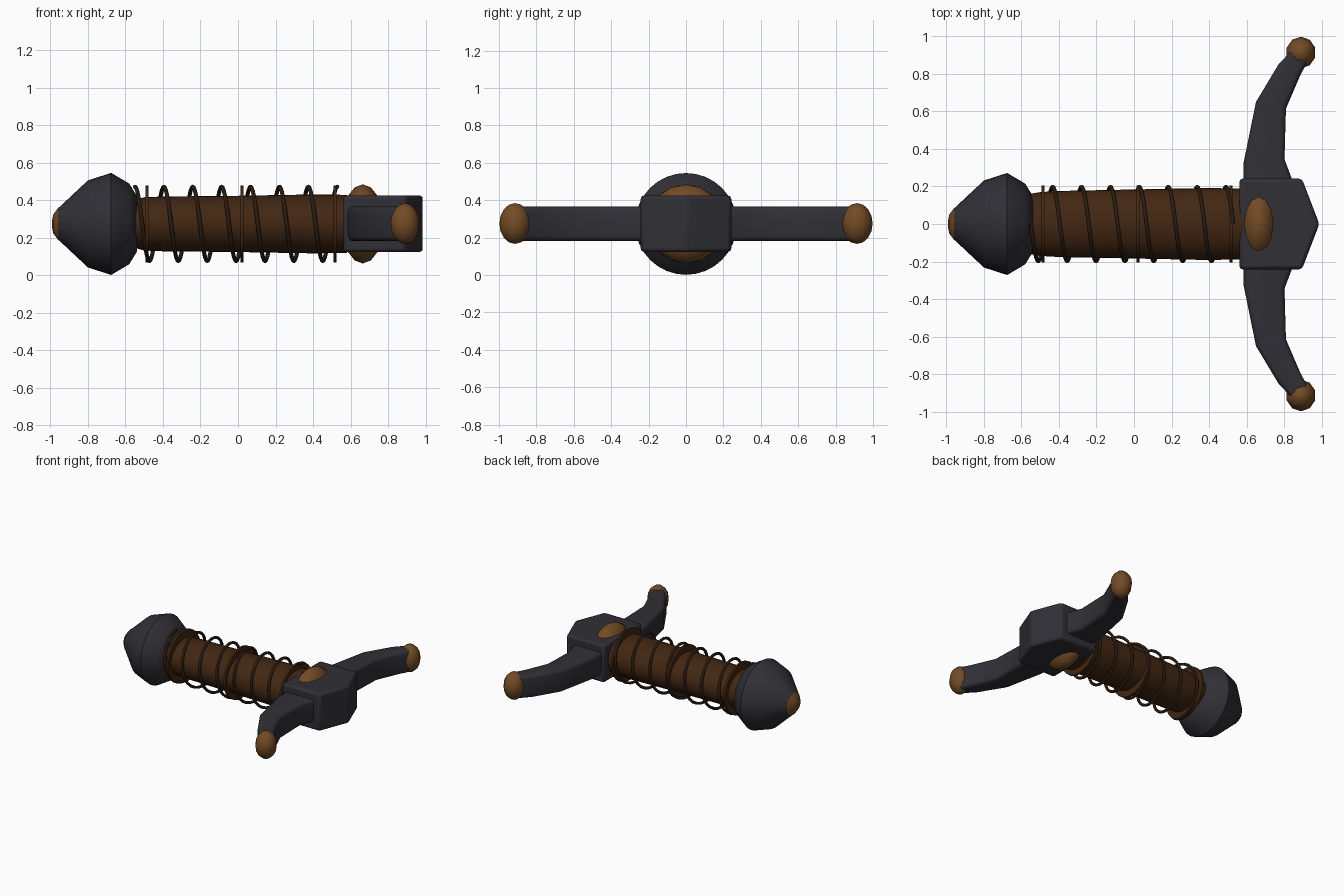
import bpy, bmesh, math
from mathutils import Vector

if "Cube" in bpy.data.objects:
    bpy.data.objects.remove(bpy.data.objects["Cube"])

ZC = 0.273  # height of the handle axis


def mat(name, rgb):
    m = bpy.data.materials.new(name)
    m.diffuse_color = (*rgb, 1)
    m.use_nodes = True
    m.node_tree.nodes["Principled BSDF"].inputs["Base Color"].default_value = m.diffuse_color
    return m


STEEL = mat("dark steel", (0.029, 0.029, 0.037))
BRONZE = mat("bronze", (0.17, 0.071, 0.018))
LEATHER = mat("brown leather", (0.054, 0.020, 0.006))
WIRE = mat("dark wire", (0.022, 0.011, 0.005))


def finish(name, bm, material, angle=35):
    bmesh.ops.recalc_face_normals(bm, faces=bm.faces)
    me = bpy.data.meshes.new(name)
    bm.to_mesh(me)
    bm.free()
    ob = bpy.data.objects.new(name, me)
    bpy.context.collection.objects.link(ob)
    me.materials.append(material)
    bpy.ops.object.select_all(action='DESELECT')
    ob.select_set(True)
    bpy.context.view_layer.objects.active = ob
    bpy.ops.object.shade_smooth_by_angle(angle=math.radians(angle))
    return ob


def loft(name, rings, material, angle=35):
    bm = bmesh.new()
    vs = [[bm.verts.new(p) for p in r] for r in rings]
    n = len(rings[0])
    for a, b in zip(vs, vs[1:]):
        for i in range(n):
            bm.faces.new((a[i], a[(i + 1) % n], b[(i + 1) % n], b[i]))
    bm.faces.new(vs[0])
    bm.faces.new(vs[-1])
    return finish(name, bm, material, angle)


def turned(name, profile, material, n=32, angle=35):
    """Profile of (x, y radius, z radius) around the handle axis."""
    rings = [[(x, ry * math.cos(2 * math.pi * i / n),
               ZC + rz * math.sin(2 * math.pi * i / n)) for i in range(n)]
             for x, ry, rz in profile]
    return loft(name, rings, material, angle)


def ball(name, centre, radii, material, seg=12, rings=8):
    bm = bmesh.new()
    bmesh.ops.create_uvsphere(bm, u_segments=seg, v_segments=rings, radius=1)
    for v in bm.verts:
        v.co = Vector([c + r * k for c, r, k in zip(centre, radii, v.co)])
    return finish(name, bm, material, 50)


# pommel and its end cap
turned("pommel", [(x, r, r) for x, r in
       [(-0.957, 0.085), (-0.80, 0.232), (-0.676, 0.272), (-0.58, 0.215),
        (-0.54, 0.15), (-0.535, 0.10)]], STEEL, angle=40)
turned("pommel_cap", [(x, r, r) for x, r in
       [(-0.992, 0.015), (-0.985, 0.05), (-0.957, 0.088), (-0.93, 0.08)]],
       BRONZE, n=12, angle=50)

# oval leather grip, slightly wider toward the guard
turned("grip", [(-0.56, 0.160, 0.125), (-0.50, 0.170, 0.142), (-0.40, 0.176, 0.146),
                (0.0, 0.184, 0.150), (0.40, 0.192, 0.157), (0.58, 0.188, 0.155)], LEATHER)

# thin grip collars
for label, x in (("rear", -0.485), ("middle", 0.022), ("front", 0.517)):
    turned(label + "_collar", [(x - 0.008, 0.205, 0.205), (x + 0.008, 0.205, 0.205)], LEATHER)

# spiral wire wrap
N, SIDES, R, W = 7 * 28, 8, 0.198, 0.011
rings = []
for i in range(N + 1):
    a = math.pi / 2 + 2 * math.pi * i / 28
    x = -0.549 + 0.154 * i / 28
    rings.append([(x + W * math.sin(t),
                   (R + W * math.cos(t)) * math.cos(a),
                   ZC + (R + W * math.cos(t)) * math.sin(a))
                  for t in (2 * math.pi * k / SIDES for k in range(SIDES))])
loft("wire_wrap", rings, WIRE, 60)

# guard block: pentagon extruded in z with bevelled edges
outline = [(0.562, -0.242), (0.895, -0.242), (0.988, 0), (0.895, 0.242), (0.562, 0.242)]
block = loft("guard_block", [[(x, y, z) for x, y in outline] for z in (0.123, 0.425)], STEEL, 30)
bev = block.modifiers.new("bevel", 'BEVEL')
bev.width, bev.segments = 0.018, 2

# bronze disc showing above and below the guard block
ball("guard_boss", (0.665, 0, ZC), (0.112, 0.21, 0.211), BRONZE, 12, 8)

# curved guard arms with ball ends, mirrored in y
stations = [((0.585, 0.18), (0.865, 0.18)), ((0.585, 0.33), (0.802, 0.345)),
            ((0.65, 0.65), (0.81, 0.615)), ((0.77, 0.85), (0.885, 0.79)),
            ((0.84, 0.925), (0.93, 0.875))]
H, C = 0.092, 0.028
for label, s in (("left", 1), ("right", -1)):
    rings = []
    for a, b in stations:
        a, b = Vector((a[0], s * a[1], ZC)), Vector((b[0], s * b[1], ZC))
        d = (b - a).normalized()
        half, mid = (b - a).length / 2, (a + b) / 2
        ring = []
        for sx, sz, start in ((1, 1, 0), (-1, 1, 90), (-1, -1, 180), (1, -1, 270)):
            for k in range(4):
                t = math.radians(start + 30 * k)
                ring.append(mid + d * (sx * (half - C) + C * math.cos(t))
                            + Vector((0, 0, sz * (H - C) + C * math.sin(t))))
        rings.append(ring)
    loft(label + "_guard_arm", rings, STEEL, 40)
    ball(label + "_arm_tip", (0.89, s * 0.914, 0.275), (0.08, 0.084, 0.109), BRONZE, 10, 8)
